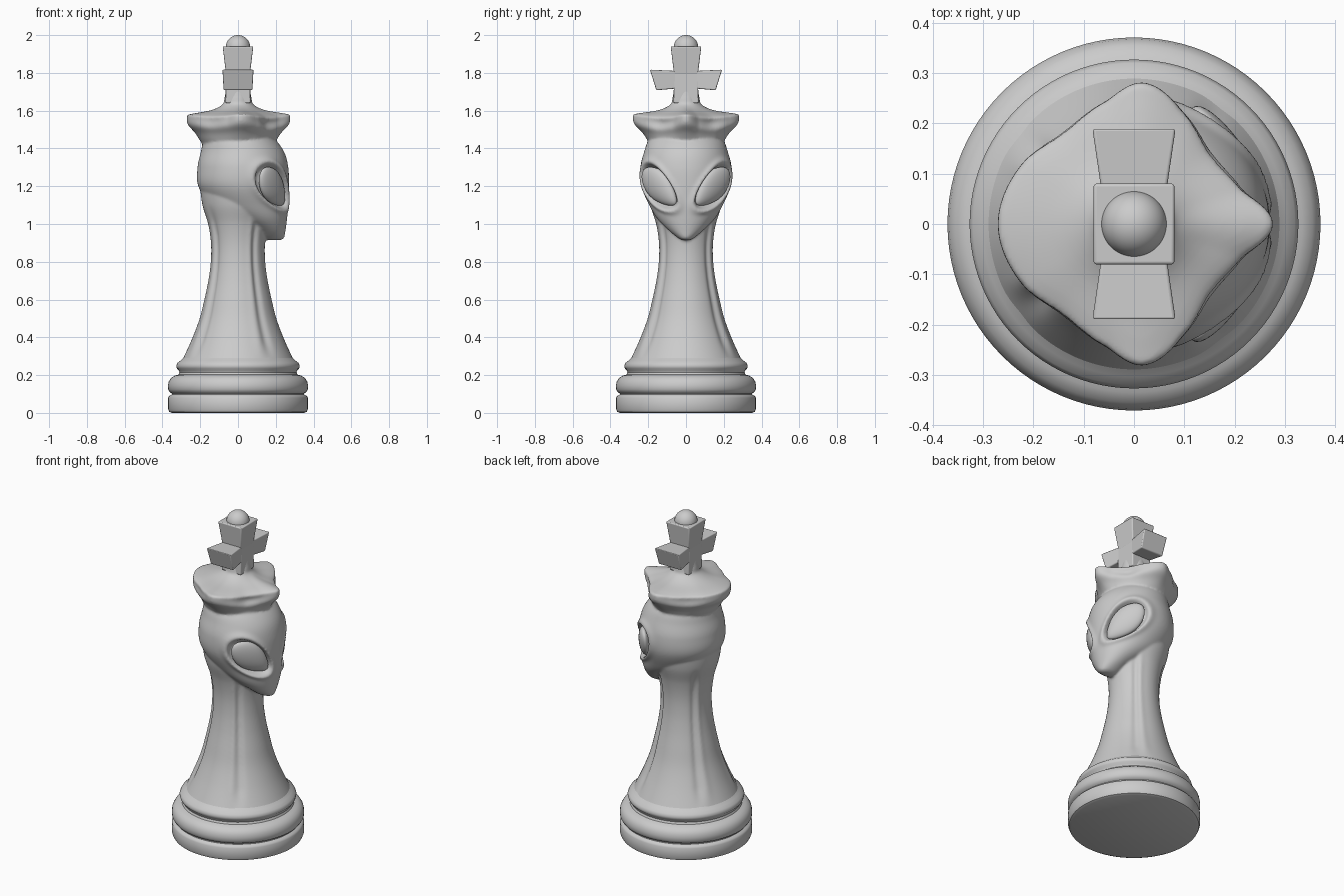
import bpy, bmesh, math
from mathutils import Vector

cube = bpy.data.objects.get("Cube")
if cube:
    bpy.data.objects.remove(cube, do_unlink=True)

STONE = bpy.data.materials.new("pale_grey")
STONE.use_nodes = True
STONE.diffuse_color = (0.6, 0.6, 0.6, 1)
STONE.node_tree.nodes["Principled BSDF"].inputs["Base Color"].default_value = (0.6, 0.6, 0.6, 1)


def spline(rows, t):
    """Catmull-Rom through rows of equal length, t from 0 to 1."""
    f = min(max(t, 0), 1) * (len(rows) - 1)
    i = min(int(f), len(rows) - 2)
    f -= i
    a, b, c, d = (rows[min(max(j, 0), len(rows) - 1)] for j in range(i - 1, i + 3))
    return [0.5 * (2 * q + (r - p) * f + (2 * p - 5 * q + 4 * r - s) * f * f
                   + (3 * q - p - 3 * r + s) * f ** 3) for p, q, r, s in zip(a, b, c, d)]


def loft(bm, surface, around, up):
    """Closed shell of rings; surface(angle, t) gives a point."""
    rings = []
    for j in range(up + 1):
        rings.append([bm.verts.new(surface(math.tau * i / around, j / up)) for i in range(around)])
    for low, high in zip(rings, rings[1:]):
        for i in range(around):
            k = (i + 1) % around
            bm.faces.new((low[i], low[k], high[k], high[i]))
    bm.faces.new(rings[0][::-1])
    bm.faces.new(rings[-1])


def finish(bm, name):
    bmesh.ops.recalc_face_normals(bm, faces=bm.faces)
    mesh = bpy.data.meshes.new(name)
    bm.to_mesh(mesh)
    bm.free()
    mesh.materials.append(STONE)
    obj = bpy.data.objects.new(name, mesh)
    bpy.context.collection.objects.link(obj)
    return obj


def shade(obj, angle=40):
    bpy.ops.object.select_all(action="DESELECT")
    obj.select_set(True)
    bpy.context.view_layer.objects.active = obj
    bpy.ops.object.shade_smooth_by_angle(angle=math.radians(angle))


# Ringed base: radius, height
BASE = [(.35, 0), (.364, .006), (.37, .02), (.37, .08), (.364, .09), (.35, .097), (.35, .103),
        (.362, .11), (.37, .125), (.371, .145), (.367, .165), (.355, .185), (.335, .197),
        (.315, .203), (.31, .215), (.314, .226), (.324, .236), (.327, .25), (.32, .265),
        (.303, .278), (.285, .295)]


def base_point(angle, t):
    r, z = BASE[round(t * (len(BASE) - 1))]
    return r * math.cos(angle), r * math.sin(angle), z


bm = bmesh.new()
loft(bm, base_point, 96, len(BASE) - 1)
shade(finish(bm, "ringed_base"))

# Flared column with four robe folds: radius, height
COLUMN = [(.305, .26), (.285, .3), (.24, .4), (.203, .5), (.178, .6), (.157, .7), (.144, .8),
          (.143, .9), (.158, 1.0), (.188, 1.1), (.2, 1.2), (.195, 1.3), (.175, 1.4)]
FOLDS = [math.radians(a) for a in (53, 142, 218, 307)]


def column_point(angle, t):
    r, z = spline(COLUMN, t)
    fade = max(0, min(1, (z - .28) / .1, (1.1 - z) / .15))
    for fold in FOLDS:
        d = math.degrees(angle - fold)
        if math.cos(fold) < 0:
            d *= 1
        toward_front = d if math.sin(fold) > 0 else -d
        r -= fade * .011 * math.exp(-(d / 6) ** 2)
        r += fade * .005 * math.exp(-((toward_front - 11) / 6) ** 2)
    return r * math.cos(angle), r * math.sin(angle), z


# Head: height, centre x, half depth, half width
HEAD = [(.914, .19, .03, .016), (.926, .185, .058, .042), (.97, .165, .087, .095),
        (1.03, .115, .145, .153), (1.1, .062, .204, .195), (1.2, .03, .24, .236),
        (1.3, .026, .24, .241), (1.38, .024, .221, .222), (1.45, .008, .187, .194),
        (1.5, 0, .13, .13)]

# Eye frame on the model's left side: long axis, short axis, outward normal
EYE = Vector((.183, .14, 1.195))
OUT = Vector((.77, .62, -.12)).normalized()
LONG = Vector((-.15, .16, .2))
LONG = (LONG - OUT * LONG.dot(OUT)).normalized()
SHORT = OUT.cross(LONG)


def head_point(angle, t):
    z, cx, a, b = spline(HEAD, t)
    p = Vector((cx + a * math.cos(angle), b * math.sin(angle), z))
    side = 1 if p.y >= 0 else -1
    q = Vector((p.x, p.y * side, p.z))
    d = q - EYE
    if d.dot(OUT) > -.08:
        # Sunken socket with a raised lid round it
        u = d.dot(LONG) / .152
        v = d.dot(SHORT) / (.088 * (1 + .2 * max(-1, min(1, u))))
        e = math.hypot(u, v)
        sink = 1 / (1 + math.exp((e - .9) * 22))
        lid = math.exp(-((e - 1.1) / .13) ** 2)
        q += OUT * (.012 * lid - .038 * sink)
        q.y = max(q.y, 0)
    return q.x, q.y * side, q.z


# Wavy collar: plain radius, share of the wavy rim, height
COLLAR = [(.16, 0, 1.38), (.188, .15, 1.44), (.205, .45, 1.49), (.25, .85, 1.53),
          (.27, 1, 1.55), (.262, .96, 1.572), (.19, .6, 1.583), (.12, .2, 1.6),
          (.085, 0, 1.63), (.072, 0, 1.665), (.064, 0, 1.71)]
RIM = [.277, .222, .2, .24, .282, .25, .228, .254, .271]
RIM_ANGLES = [0, 18, 42, 65, 86, 103, 128, 153, 180]


def rim_radius(angle):
    deg = abs((math.degrees(angle) + 180) % 360 - 180)
    i = max(k for k in range(8) if RIM_ANGLES[k] <= deg)
    f = (deg - RIM_ANGLES[i]) / (RIM_ANGLES[i + 1] - RIM_ANGLES[i])
    return spline(RIM_ROWS, (i + 1 + f) / (len(RIM_ROWS) - 1))[0]


RIM_ROWS = [(r,) for r in [RIM[1]] + RIM + [RIM[-2]]]


def collar_point(angle, t):
    r0, k, z = spline(COLLAR, t)
    rim = rim_radius(angle)
    r = r0 + (rim - r0) * k
    return r * math.cos(angle), r * math.sin(angle), z + k * .35 * (rim - .265)


# Column, head and collar fused into one sculpted body
bm = bmesh.new()
loft(bm, column_point, 180, 90)
loft(bm, head_point, 240, 150)
loft(bm, collar_point, 180, 60)
body = finish(bm, "sculpted_body")
fuse = body.modifiers.new("fuse", "REMESH")
fuse.mode = "VOXEL"
fuse.voxel_size = .007
fuse.use_smooth_shade = True
soften = body.modifiers.new("soften", "SMOOTH")
soften.factor = .5
soften.iterations = 5

# Almond eyeballs
for side, label in ((1, "left"), (-1, "right")):
    bm = bmesh.new()
    bmesh.ops.create_uvsphere(bm, u_segments=40, v_segments=24, radius=1)
    for v in bm.verts:
        u, w, h = v.co
        p = EYE + LONG * u * .135 + SHORT * w * .078 * (1 + .2 * u) * (1 - .2 * u * u) + OUT * h * .034
        v.co = (p.x, p.y * side, p.z)
    shade(finish(bm, label + "_eye"), 60)


def block(name, ends):
    """Six-sided block between two four-cornered ends, edges softened."""
    bm = bmesh.new()
    a, b = ([bm.verts.new(p) for p in end] for end in ends)
    bm.faces.new(a)
    bm.faces.new(b)
    for i in range(4):
        k = (i + 1) % 4
        bm.faces.new((a[i], a[k], b[k], b[i]))
    obj = finish(bm, name)
    bevel = obj.modifiers.new("soft_edges", "BEVEL")
    bevel.width = .006
    bevel.segments = 3
    shade(obj, 30)


def square(h, z):
    return [(-h, -h, z), (h, -h, z), (h, h, z), (-h, h, z)]


# Cross on top
block("cross_post", (square(.066, 1.64), square(.063, 1.82)))
block("cross_top", (square(.063, 1.79), square(.081, 1.94)))
for side, label in ((1, "left"), (-1, "right")):
    inner = [(-.055, 0, 1.722), (.055, 0, 1.722), (.055, 0, 1.808), (-.055, 0, 1.808)]
    outer = [(-.077, .157 * side, 1.708), (.077, .157 * side, 1.708),
             (.083, .191 * side, 1.817), (-.083, .191 * side, 1.817)]
    block(label + "_cross_arm", (inner, outer))

# Ball finial
bm = bmesh.new()
bmesh.ops.create_uvsphere(bm, u_segments=40, v_segments=24, radius=.065)
bmesh.ops.translate(bm, verts=bm.verts, vec=(0, 0, 1.935))
shade(finish(bm, "ball_finial"), 60)
